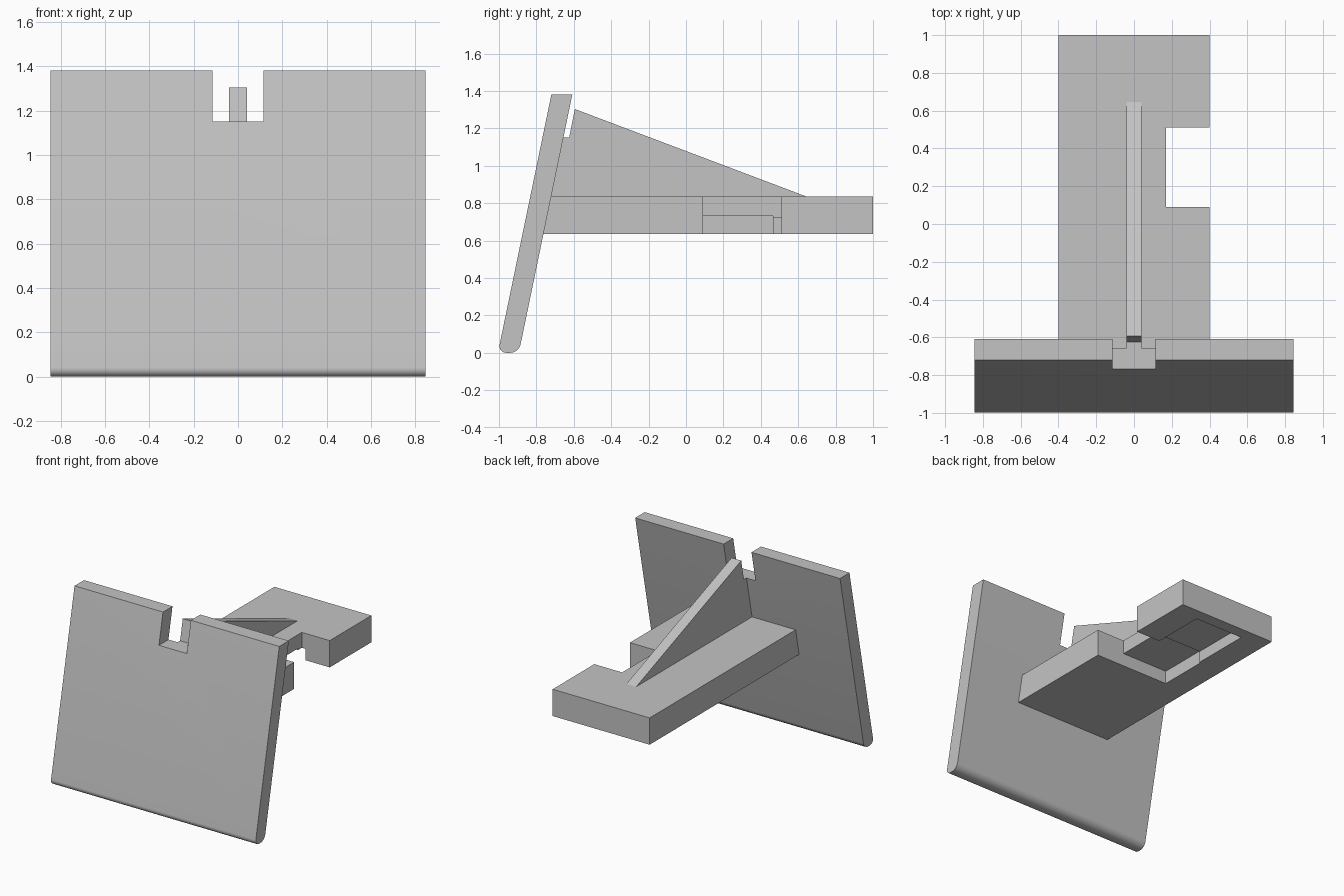
import bpy
import bmesh

cube = bpy.data.objects.get("Cube")
if cube:
    bpy.data.objects.remove(cube, do_unlink=True)

# Single grey material
grey = bpy.data.materials.new("matte_grey")
grey.use_nodes = True
colour = (0.55, 0.55, 0.55, 1)
grey.diffuse_color = colour
grey.node_tree.nodes["Principled BSDF"].inputs["Base Color"].default_value = colour


def prism(name, profile, x0, x1, round_width=0):
    """Extrude a (y, z) profile along x, optionally rounding edges at z = 0."""
    bm = bmesh.new()
    face = bm.faces.new([bm.verts.new((x0, y, z)) for y, z in profile])
    new = bmesh.ops.extrude_face_region(bm, geom=[face])["geom"]
    verts = [v for v in new if isinstance(v, bmesh.types.BMVert)]
    bmesh.ops.translate(bm, verts=verts, vec=(x1 - x0, 0, 0))
    bmesh.ops.recalc_face_normals(bm, faces=bm.faces)
    if round_width:
        edges = [e for e in bm.edges
                 if all(v.co.z < 0.001 for v in e.verts)
                 and abs(e.verts[0].co.x - e.verts[1].co.x) > 0.1]
        bmesh.ops.bevel(bm, geom=edges, offset=round_width, segments=8,
                        profile=0.5, affect="EDGES")
    mesh = bpy.data.meshes.new(name)
    bm.to_mesh(mesh)
    bm.free()
    mesh.materials.append(grey)
    obj = bpy.data.objects.new(name, mesh)
    bpy.context.collection.objects.link(obj)
    return obj


def cut_box(target, x, y, z):
    """Subtract a box given by its (min, max) ranges."""
    cutter = prism("cutter", [(y[0], z[0]), (y[1], z[0]), (y[1], z[1]), (y[0], z[1])], *x)
    cutter.hide_render = True
    mod = target.modifiers.new("cut", "BOOLEAN")
    mod.operation = "DIFFERENCE"
    mod.solver = "EXACT"
    mod.object = cutter
    bpy.context.view_layer.objects.active = target
    bpy.ops.object.modifier_apply(modifier=mod.name)
    bpy.data.objects.remove(cutter, do_unlink=True)


LEAN = 0.207            # backward lean of the plate per unit height
TOP = 1.38
ARM_LOW, ARM_HIGH = 0.635, 0.835
SLOT_FLOOR = 1.15


def plate_back(z):
    return -0.608 - (TOP - z) * LEAN


# Leaning front plate with a rounded foot and a slot in its top edge
thick = 0.112
plate = prism("front_plate",
              [(plate_back(0) - thick, 0), (plate_back(0), 0),
               (plate_back(TOP), TOP), (plate_back(TOP) - thick, TOP)],
              -0.845, 0.845, round_width=0.045)
cut_box(plate, (-0.115, 0.115), (-1, -0.4), (SLOT_FLOOR, 1.6))

# Horizontal arm, its front end set into the leaning plate
embed = 0.02
arm = prism("arm",
            [(plate_back(ARM_LOW) - embed, ARM_LOW), (1, ARM_LOW),
             (1, ARM_HIGH), (plate_back(ARM_HIGH) - embed, ARM_HIGH)],
            -0.4, 0.4)
# Side notch, then the two-level recess underneath
cut_box(arm, (0.17, 0.6), (0.09, 0.51), (0.5, 1))
cut_box(arm, (-0.21, 0.3), (0.09, 0.465), (0.5, 0.732))
cut_box(arm, (-0.2, 0.2), (0.4, 0.91), (0.5, 0.72))

# Sloping stiffening rib, stepped back behind the slot
prism("rib",
      [(plate_back(0.82) - embed, 0.82), (plate_back(SLOT_FLOOR), SLOT_FLOOR),
       (-0.625, SLOT_FLOOR), (-0.594, 1.303), (0.645, ARM_HIGH), (0.68, 0.82)],
      -0.04, 0.04)

# Smooth only the rounded foot
bpy.ops.object.select_all(action="DESELECT")
plate.select_set(True)
bpy.context.view_layer.objects.active = plate
bpy.ops.object.shade_smooth_by_angle(angle=0.5)
